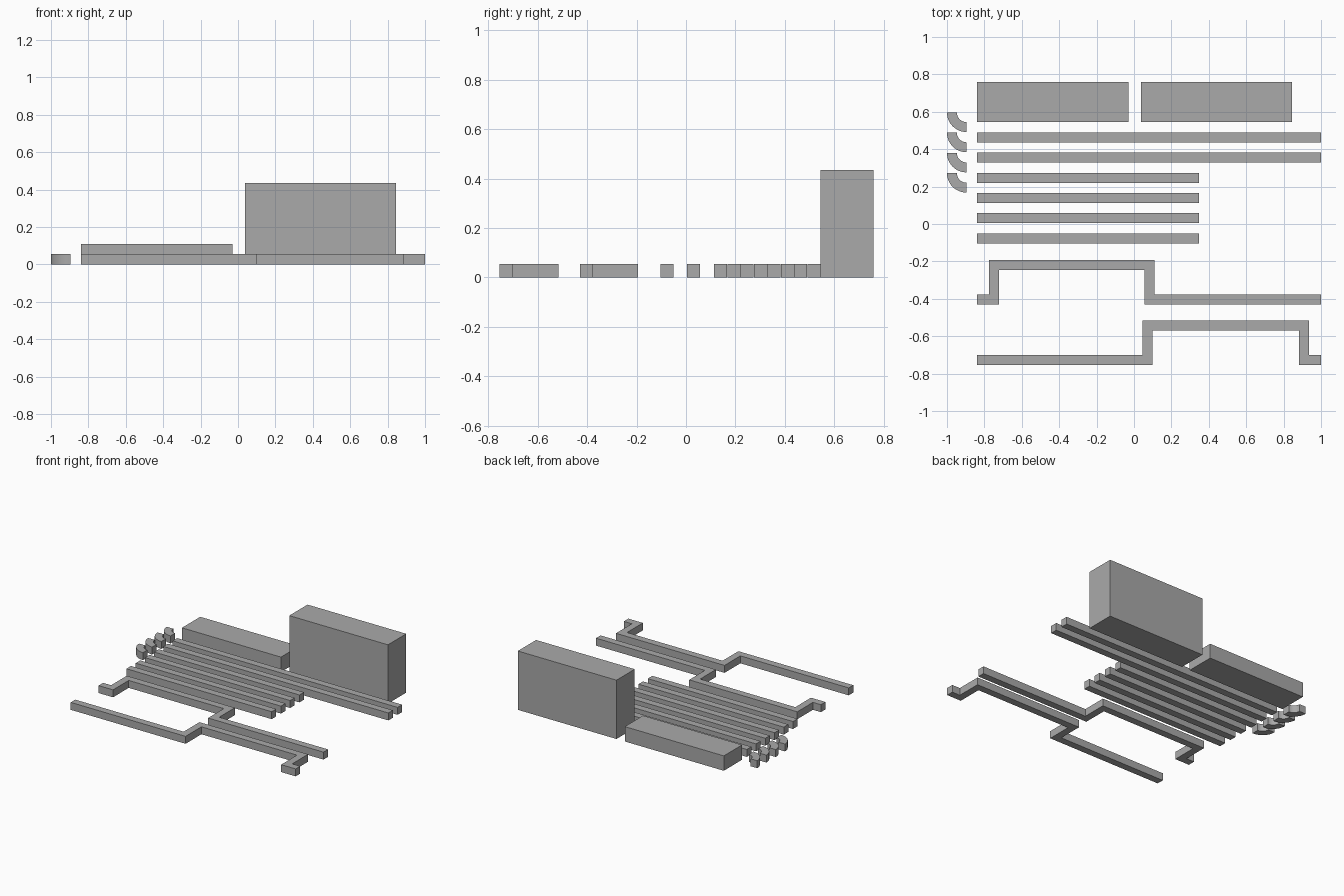
import bpy, bmesh
from math import cos, sin, pi
from mathutils import Vector

cube = bpy.data.objects.get("Cube")
if cube:
    bpy.data.objects.remove(cube, do_unlink=True)

WIDTH, HEIGHT, PITCH = 0.053, 0.055, 0.108
LEFT_END, RIGHT_END = -0.84, 1.0

grey = bpy.data.materials.new("plain grey")
grey.use_nodes = True
GREY = (0.4, 0.4, 0.4, 1)
grey.diffuse_color = GREY
grey.node_tree.nodes["Principled BSDF"].inputs["Base Color"].default_value = GREY


def extrude_outline(name, outline, height):
    """Raise a counter-clockwise outline from the ground into a solid."""
    bm = bmesh.new()
    base = bm.faces.new([bm.verts.new((x, y, 0)) for x, y in outline])
    raised = bmesh.ops.extrude_face_region(bm, geom=[base], use_keep_orig=True)
    top = [v for v in raised["geom"] if isinstance(v, bmesh.types.BMVert)]
    bmesh.ops.translate(bm, verts=top, vec=(0, 0, height))
    bmesh.ops.recalc_face_normals(bm, faces=bm.faces)
    mesh = bpy.data.meshes.new(name)
    bm.to_mesh(mesh)
    bm.free()
    mesh.materials.append(grey)
    obj = bpy.data.objects.new(name, mesh)
    bpy.context.collection.objects.link(obj)
    return obj


def block(name, x0, x1, y0, y1, height):
    return extrude_outline(name, [(x0, y0), (x1, y0), (x1, y1), (x0, y1)], height)


def strip(name, path):
    """Offset a centre line to both sides with mitred corners."""
    pts = [Vector(p) for p in path]
    left, right = [], []
    for i, p in enumerate(pts):
        a = (p - pts[i - 1]).normalized() if i else None
        b = (pts[i + 1] - p).normalized() if i + 1 < len(pts) else None
        a, b = a or b, b or a
        n1, n2 = Vector((-a.y, a.x)), Vector((-b.y, b.x))
        offset = (n1 + n2) / (1 + n1.dot(n2)) * WIDTH / 2
        left.append(p + offset)
        right.append(p - offset)
    return extrude_outline(name, right + left[::-1], HEIGHT)


# Two back blocks, one low and one tall
block("low_block", LEFT_END, -0.03, 0.545, 0.758, 0.11)
block("tall_block", 0.038, 0.845, 0.545, 0.758, 0.435)

# Six parallel bars, the rear two full length
for i in range(6):
    y = 0.463 - i * PITCH
    end = RIGHT_END if i < 2 else 0.348
    block(f"bar_{i + 1}", LEFT_END, end, y - WIDTH / 2, y + WIDTH / 2, HEIGHT)

# Two stepped strips at the front
for name, x0, x1, low, high in (("rear_stepped_strip", -0.748, 0.083, -0.403, -0.22),
                                ("front_stepped_strip", 0.073, 0.908, -0.728, -0.543)):
    strip(name, [(LEFT_END, low), (x0, low), (x0, high),
                 (x1, high), (x1, low), (RIGHT_END, low)])

# Four quarter-ring bends at the side
STEPS = 12
angles = [pi + pi / 2 * k / STEPS for k in range(STEPS + 1)]
for i in range(4):
    cx, cy = -0.896, 0.596 - i * PITCH
    outer = [(cx + 0.104 * cos(a), cy + 0.104 * sin(a)) for a in angles]
    inner = [(cx + 0.051 * cos(a), cy + 0.051 * sin(a)) for a in reversed(angles)]
    bend = extrude_outline(f"bend_{i + 1}", outer + inner, HEIGHT)
    bpy.ops.object.select_all(action='DESELECT')
    bend.select_set(True)
    bpy.context.view_layer.objects.active = bend
    bpy.ops.object.shade_smooth_by_angle(angle=pi / 6)
